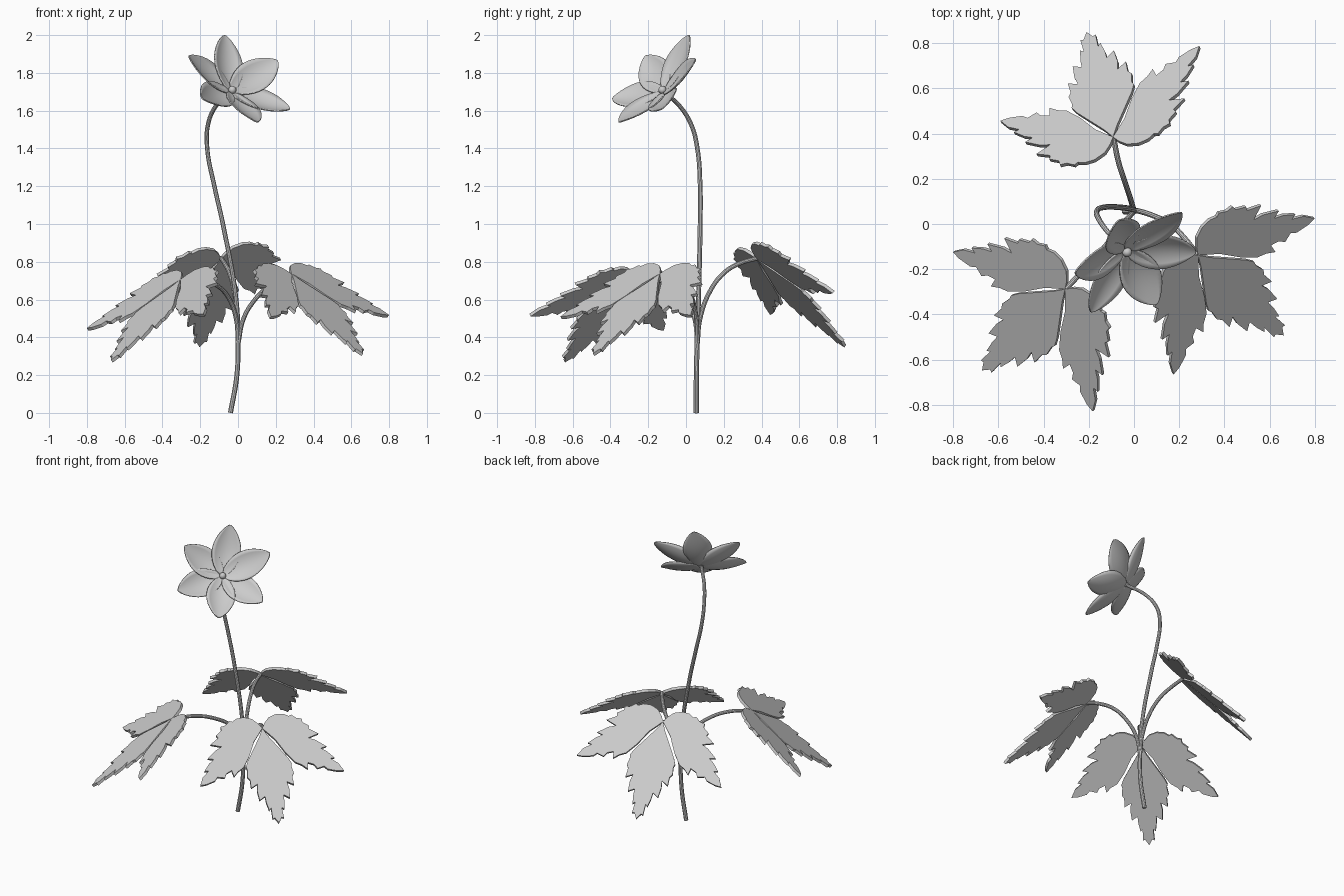
import bpy, bmesh, math
from mathutils import Vector as V

if "Cube" in bpy.data.objects:
    bpy.data.objects.remove(bpy.data.objects["Cube"])


def finish(name, verts, faces, thickness, offset):
    me = bpy.data.meshes.new(name)
    me.from_pydata(verts, [], faces)
    ob = bpy.data.objects.new(name, me)
    bpy.context.collection.objects.link(ob)
    m = ob.modifiers.new("thickness", 'SOLIDIFY')
    m.thickness, m.offset = thickness, offset
    return ob


def select(ob):
    bpy.ops.object.select_all(action='DESELECT')
    bpy.context.view_layer.objects.active = ob
    ob.select_set(True)


def tube(name, pts, r0, r1):
    cu = bpy.data.curves.new(name, 'CURVE')
    cu.dimensions = '3D'
    cu.bevel_depth, cu.bevel_resolution = 1.0, 3
    cu.resolution_u, cu.use_fill_caps = 8, True
    sp = cu.splines.new('BEZIER')
    sp.bezier_points.add(len(pts) - 1)
    for i, (bp, p) in enumerate(zip(sp.bezier_points, pts)):
        bp.co = p
        bp.handle_left_type = bp.handle_right_type = 'AUTO'
        bp.radius = r0 + (r1 - r0) * i / (len(pts) - 1)
    ob = bpy.data.objects.new(name, cu)
    bpy.context.collection.objects.link(ob)
    select(ob)
    bpy.ops.object.convert(target='MESH')
    bpy.ops.object.shade_smooth_by_angle()


# flower position and facing axis
C = V((-.03, -.125, 1.71))
AXIS = V((.50, -.555, .665)).normalized()

# main stem, nodding at the top
tube("stem", [(-.04, .055, 0), (-.006, .055, .2), (0, .06, .4), (-.01, .066, .6),
              (-.08, .075, 1.0), (-.125, .075, 1.2), (-.163, .06, 1.4),
              (-.16, .03, 1.52), (-.12, -.03, 1.62), C - AXIS * .02], .014, .011)

# leaflet outlines: (along, across)
mid_half = [(.06, .03), (.14, .08), (.22, .13), (.26, .148), (.28, .142), (.33, .15),
            (.35, .136), (.41, .138), (.385, .095), (.43, .103), (.50, .098),
            (.475, .06), (.52, .058), (.575, .048), (.56, .034), (.635, .036), (.63, .022)]
mid = [(0, 0)] + mid_half + [(.668, 0)] + [(t, -w) for t, w in reversed(mid_half)]
side = [(0, 0), (-.005, .04), (0, .09), (.03, .135), (.07, .16), (.105, .163), (.115, .18),
        (.155, .176), (.185, .19), (.2, .17), (.25, .168), (.255, .148), (.325, .15),
        (.283, .09), (.33, .1), (.41, .095), (.385, .065), (.43, .065), (.49, .05),
        (.47, .032), (.53, .028), (.583, 0), (.55, -.022), (.49, -.043), (.46, -.036),
        (.43, -.072), (.4, -.058), (.36, -.066), (.38, -.107), (.335, -.1), (.29, -.105),
        (.206, -.077), (.104, -.026)]


def leaflet(name, outline, base, u, v, sign):
    pts = [base + u * t + v * (w * sign) for t, w in outline]
    finish(name, pts, [list(range(len(pts)))], .018, 0)


# three leaves: petiole path, then the tips of the middle, left and right leaflets
leaves = {
    "right": ([(.0, .06, .36), (.03, .055, .5), (.09, .035, .60), (.16, 0, .67),
               (.23, -.07, .715), (.28, -.135, .73)],
              (.66, -.49, .31), (.80, .03, .51), (.17, -.67, .50)),
    "left": ([(0, .06, .36), (-.01, .045, .5), (-.05, 0, .61), (-.12, -.09, .68),
              (-.21, -.19, .71), (-.30, -.285, .70)],
             (-.66, -.64, .25), (-.18, -.82, .52), (-.80, -.12, .44)),
    "back": ([(0, .06, .36), (-.005, .075, .5), (-.02, .125, .64), (-.045, .2, .74),
              (-.07, .28, .79), (-.09, .38, .82)],
             (-.20, .83, .34), (.29, .78, .64), (-.58, .45, .53)),
}
for key, (path, m, a, b) in leaves.items():
    tube(key + "_petiole", path, .012, .012)
    base = V(path[-1])
    da, db, dm = V(a) - base, V(b) - base, V(m) - base
    n = da.cross(db).normalized()
    if n.z < 0:
        n.negate()
    dm = (dm - n * dm.dot(n)).normalized()
    leaflet(key + "_leaflet_middle", mid, base, dm, n.cross(dm), 1)
    for label, d in (("a", da), ("b", db)):
        u = d.normalized()
        v = n.cross(u)
        leaflet(key + "_leaflet_" + label, side, base, u, v, 1 if v.dot(dm) < 0 else -1)

# six cupped petals, given by their tips
tips = [(-.07, .015, 2.0), (.21, .05, 1.865), (.275, -.125, 1.61),
        (.10, -.355, 1.54), (-.19, -.39, 1.665), (-.26, -.215, 1.89)]
NS, NK = 16, 8
for i, tip in enumerate(tips):
    b = C - AXIS * .012
    p = V(tip) - b
    across = AXIS.cross(p).normalized()
    verts, faces = [], []
    for a in range(NS + 1):
        s = a / NS
        s = 1 - (1 - s) ** 1.5
        arc = max(0, math.sin(math.pi * s ** .95))
        hw = .006 * (1 - s) + .086 * arc ** .7 + .002
        for j in range(NK + 1):
            k = 2 * j / NK - 1
            lift = -.022 * arc + .03 * k * k * arc
            verts.append(b + p * s + across * (hw * k) + AXIS * lift)
    for a in range(NS):
        for j in range(NK):
            q = a * (NK + 1) + j
            faces.append((q, q + 1, q + NK + 2, q + NK + 1))
    ob = finish("petal_%d" % (i + 1), verts, faces, .006, 0)
    select(ob)
    bpy.ops.object.shade_smooth_by_angle()

# flower centre
bpy.ops.mesh.primitive_uv_sphere_add(segments=20, ring_count=12, radius=.021, location=C)
bpy.context.object.name = "flower_centre"
bpy.ops.object.shade_smooth()
